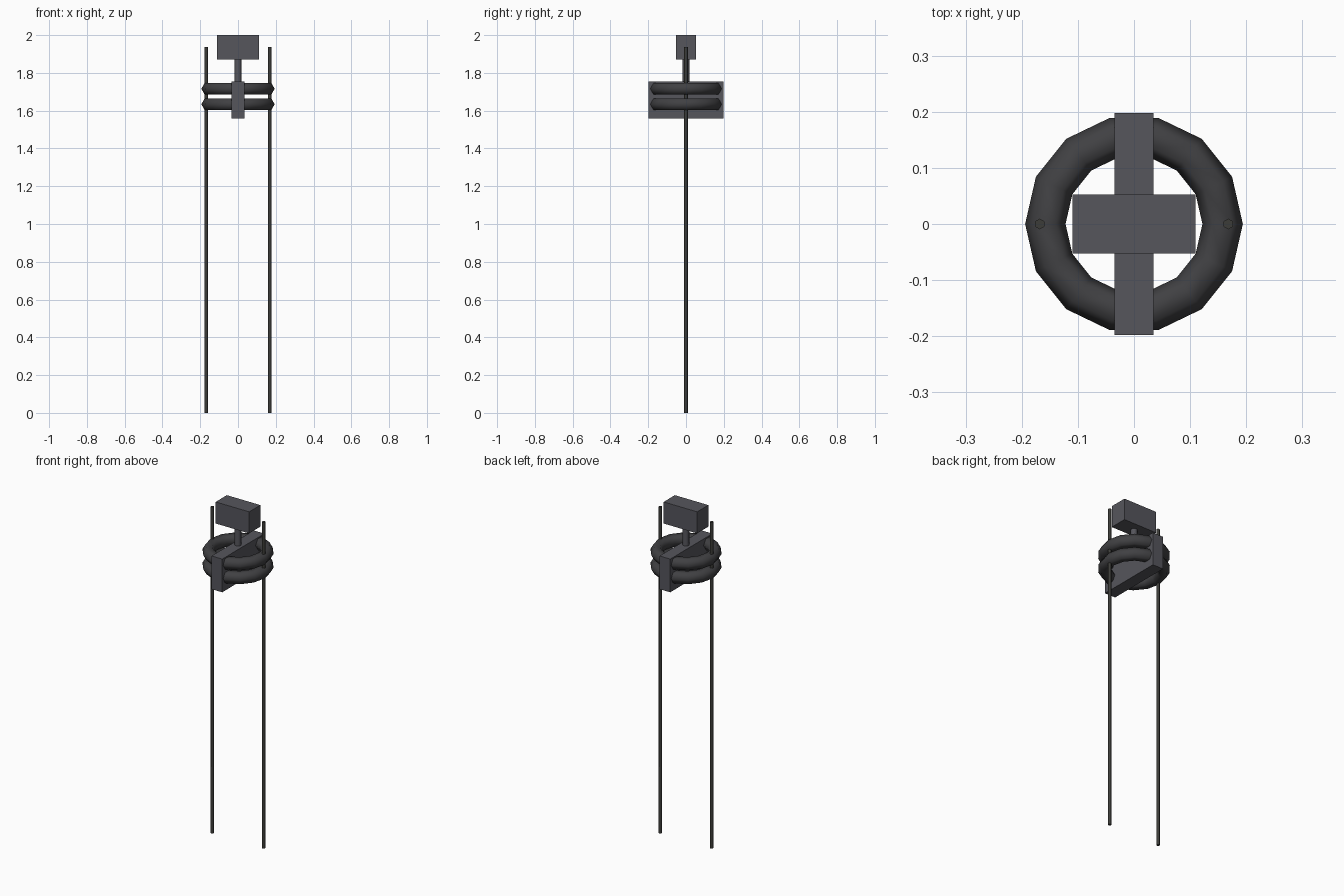
import bpy
import math

if "Cube" in bpy.data.objects:
    bpy.data.objects.remove(bpy.data.objects["Cube"])


def material(name, rgb):
    m = bpy.data.materials.new(name)
    m.diffuse_color = (*rgb, 1)
    m.use_nodes = True
    m.node_tree.nodes["Principled BSDF"].inputs["Base Color"].default_value = m.diffuse_color
    return m


DARK_METAL = material("dark_metal", (0.092, 0.092, 0.107))
RUBBER = material("black_rubber", (0.052, 0.052, 0.056))
ROD_METAL = material("rod_metal", (0.045, 0.045, 0.04))


def finish(name, mat):
    o = bpy.context.object
    o.name = name
    o.data.materials.append(mat)
    return o


def box(name, size, z0, z1):
    bpy.ops.mesh.primitive_cube_add(size=1, location=(0, 0, (z0 + z1) / 2))
    o = finish(name, DARK_METAL)
    o.scale = (size[0], size[1], z1 - z0)
    bpy.ops.object.transform_apply(location=False, rotation=False, scale=True)


def rod(name, x, radius, z0, z1, sides, mat):
    bpy.ops.mesh.primitive_cylinder_add(vertices=sides, radius=radius, depth=z1 - z0,
                                        location=(x, 0, (z0 + z1) / 2))
    finish(name, mat)
    bpy.ops.object.shade_smooth_by_angle(angle=math.radians(61))


# Stacked low-poly rings
for name, z in (("lower_ring", 1.634), ("upper_ring", 1.716)):
    bpy.ops.mesh.primitive_torus_add(major_segments=14, minor_segments=6,
                                     major_radius=0.158, minor_radius=0.036,
                                     location=(0, 0, z))
    finish(name, RUBBER)
    bpy.ops.object.shade_smooth()

# Clamp bar running front to back through the rings
box("clamp_bar", (0.07, 0.396), 1.558, 1.755)

# Neck and head block
rod("neck_post", 0, 0.018, 1.75, 1.88, 8, DARK_METAL)
box("head_block", (0.22, 0.105), 1.872, 2.0)

# Long thin side rods
for side, x in (("left", -0.168), ("right", 0.168)):
    rod(side + "_long_rod", x, 0.0095, 0, 1.937, 6, ROD_METAL)
